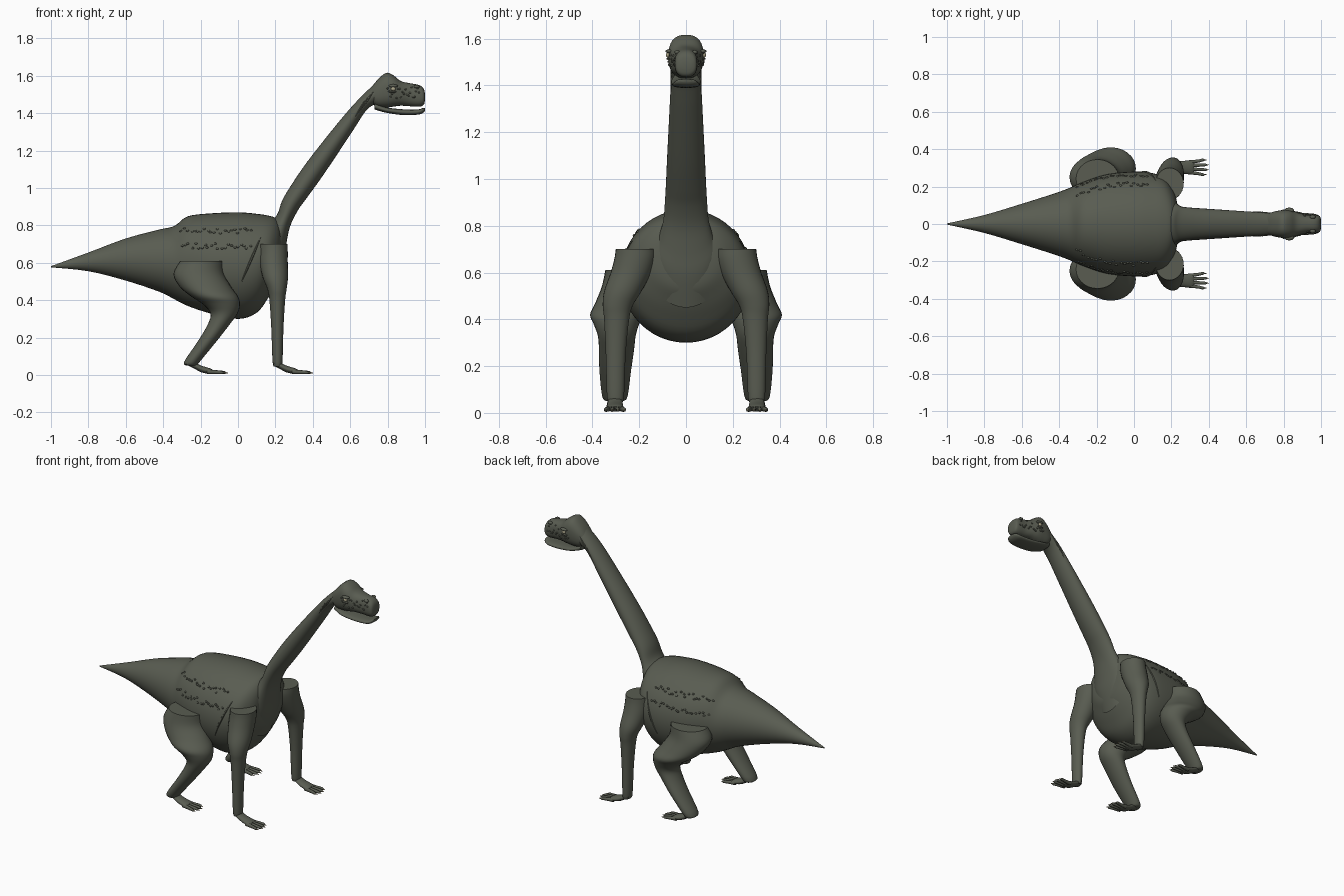
import bpy, bmesh, math, random
from mathutils import Vector, Matrix
from mathutils.bvhtree import BVHTree

random.seed(4)
if "Cube" in bpy.data.objects:
    bpy.data.objects.remove(bpy.data.objects["Cube"])


def material(name, rgb):
    m = bpy.data.materials.new(name)
    m.use_nodes = True
    m.diffuse_color = (*rgb, 1)
    bsdf = m.node_tree.nodes["Principled BSDF"]
    bsdf.inputs["Base Color"].default_value = (*rgb, 1)
    bsdf.inputs["Roughness"].default_value = 0.8
    return m


SKIN = material("olive grey skin", (0.10, 0.108, 0.083))
CLAW = material("pale claw", (0.32, 0.28, 0.17))
EYE = material("pale eye", (0.40, 0.37, 0.25))


def finish(name, bm, mat):
    bmesh.ops.recalc_face_normals(bm, faces=bm.faces)
    me = bpy.data.meshes.new(name)
    bm.to_mesh(me)
    bm.free()
    me.materials.append(mat)
    ob = bpy.data.objects.new(name, me)
    bpy.context.collection.objects.link(ob)
    bpy.ops.object.select_all(action="DESELECT")
    ob.select_set(True)
    bpy.context.view_layer.objects.active = ob
    bpy.ops.object.shade_smooth_by_angle(angle=math.radians(42))
    return ob


def spline(rows, steps):
    """Catmull-Rom through rows of section values."""
    out = []
    for i in range(len(rows) - 1):
        a, b, c, d = (rows[max(0, min(len(rows) - 1, i + k))] for k in (-1, 0, 1, 2))
        for s in range(steps):
            t = s / steps
            out.append([0.5 * (2 * q + (r - p) * t + (2 * p - 5 * q + 4 * r - e) * t * t
                               + (3 * q - p - 3 * r + e) * t ** 3)
                        for p, q, r, e in zip(a, b, c, d)])
    out.append(list(rows[-1]))
    return out


def loft(name, rows, mat=SKIN, sides=32, steps=4, power=2.0):
    """Each row: two opposite edge points in xz, centre y, half width."""
    bm = bmesh.new()
    rings = []
    for xa, za, xb, zb, yc, w in spline(rows, steps):
        mid = Vector(((xa + xb) / 2, yc, (za + zb) / 2))
        up = Vector((xa - xb, 0, za - zb)) / 2
        ring = []
        for k in range(sides):
            a = 2 * math.pi * k / sides
            c, s = (math.copysign(abs(f) ** (2 / power), f) for f in (math.cos(a), math.sin(a)))
            ring.append(bm.verts.new(mid + up * c + Vector((0, w * s, 0))))
        rings.append(ring)
    for r, q in zip(rings, rings[1:]):
        for k in range(sides):
            n = (k + 1) % sides
            bm.faces.new((r[k], r[n], q[n], q[k]))
    bm.faces.new(rings[0])
    bm.faces.new(rings[-1])
    return finish(name, bm, mat)


def barrel(rows):  # x, top, bottom, half width
    return [(x, t, x, b, 0, w) for x, t, b, w in rows]


def limb(rows, side):  # z, back x, front x, inner y, outer y
    return [(x0, z, x1, z, side * (y0 + y1) / 2, (y1 - y0) / 2) for z, x0, x1, y0, y1 in rows]


def blobs(name, places, mat=SKIN):
    """Small ellipsoids: position and radii."""
    bm = bmesh.new()
    for p, r in places:
        bmesh.ops.create_icosphere(bm, subdivisions=2, radius=1,
                                   matrix=Matrix.Translation(p) @ Matrix.Diagonal((*r, 1)))
    return finish(name, bm, mat)


# Torso and tail
body = loft("body_and_tail", barrel([
    (-1, .582, .576, .003), (-.8, .655, .555, .048), (-.6, .73, .505, .108),
    (-.42, .778, .445, .165), (-.34, .797, .405, .195), (-.27, .848, .37, .225),
    (-.15, .864, .33, .265), (0, .87, .30, .28), (.1, .862, .333, .272),
    (.16, .853, .41, .245), (.2, .84, .48, .195), (.225, .81, .53, .14), (.235, .75, .59, .07)]),
    sides=48)

# Neck
neck = loft("neck", [
    (.10, .80, .20, .45, 0, .15), (.17, .82, .24, .58, 0, .135), (.195, .84, .255, .68, 0, .112),
    (.215, .87, .277, .79, 0, .096), (.235, .93, .32, .88, 0, .09), (.275, 1.0, .37, .95, 0, .086),
    (.37, 1.14, .46, 1.075, 0, .08), (.54, 1.355, .61, 1.30, 0, .069),
    (.65, 1.48, .69, 1.42, 0, .063), (.75, 1.575, .755, 1.455, 0, .06)])

# Head and lower jaw
skull = loft("skull", barrel([
    (.70, 1.52, 1.47, .045), (.74, 1.572, 1.435, .064), (.79, 1.615, 1.43, .074),
    (.83, 1.603, 1.435, .075), (.87, 1.572, 1.44, .064), (.92, 1.56, 1.437, .05),
    (.97, 1.55, 1.435, .048), (.993, 1.53, 1.445, .042), (1, 1.5, 1.47, .022)]), power=2.5)
loft("lower_jaw", barrel([
    (.73, 1.455, 1.42, .05), (.79, 1.432, 1.403, .063), (.88, 1.421, 1.39, .06),
    (.96, 1.42, 1.392, .055), (.99, 1.428, 1.402, .044), (1, 1.427, 1.414, .025)]), power=2.5)

# Surface lookups for small raised details
trees = {}
for ob in (body, neck, skull):
    trees[ob] = BVHTree.FromPolygons([v.co for v in ob.data.vertices],
                                     [p.vertices for p in ob.data.polygons])


def on_side(ob, x, z, side):
    hit = trees[ob].ray_cast(Vector((x, side, z)), Vector((0, -side, 0)))
    return hit[0]


def ridge(name, ob, a, b, side, radius):
    """Thin tapered welt following a surface."""
    bm = bmesh.new()
    n = 14
    rings = []
    for i in range(n + 1):
        t = i / n
        p = on_side(ob, a[0] + (b[0] - a[0]) * t, a[1] + (b[1] - a[1]) * t, side)
        if p is None:
            continue
        r = radius * (0.3 + 0.7 * math.sin(math.pi * t))
        rings.append([bm.verts.new(p + Vector((r * math.cos(k * math.pi / 3), r * math.sin(k * math.pi / 3), 0)))
                      for k in range(6)])
    for r, q in zip(rings, rings[1:]):
        for k in range(6):
            bm.faces.new((r[k], r[k - 1], q[k - 1], q[k]))
    if rings:
        bm.faces.new(rings[0])
        bm.faces.new(rings[-1])
    finish(name, bm, SKIN)


FRONT_LEG = [
    (.70, .115, .265, .13, .30), (.66, .113, .266, .13, .306), (.60, .115, .266, .148, .322),
    (.52, .133, .267, .19, .35), (.46, .157, .26, .227, .356), (.40, .168, .252, .243, .35),
    (.25, .178, .243, .258, .343), (.07, .185, .238, .265, .338), (.045, .195, .232, .275, .328)]
HIND_LEG = [
    (.61, -.31, -.08, .14, .345), (.54, -.345, -.075, .14, .36), (.47, -.31, -.035, .16, .388),
    (.42, -.25, 0, .18, .41), (.38, -.19, .01, .2, .395), (.33, -.147, -.002, .215, .377),
    (.27, -.162, -.045, .222, .372), (.18, -.215, -.115, .235, .37),
    (.07, -.288, -.205, .25, .358), (.05, -.27, -.22, .27, .34)]


def foot(label, x, y):
    """Sloping foot with four clawed toes; x is the heel."""
    loft(label + "_foot", [
        (x, .07, x, .05, y, .022), (x + .03, .068, x + .03, .035, y, .03),
        (x + .07, .05, x + .07, .014, y, .034), (x + .115, .036, x + .115, .006, y, .037),
        (x + .13, .028, x + .13, .008, y, .032)], sides=20)
    for i in range(4):
        f = i - 1.5
        y0, y1 = y + f * .018, y + f * .026
        tip = x + .205 - abs(f) * .012
        loft(f"{label}_toe_{i + 1}", [
            (x + .10, .03, x + .10, .006, y0, .011), (x + .15, .026, x + .15, .005, (y0 + y1) / 2, .009),
            (tip - .01, .022, tip - .01, .005, y1, .008), (tip, .017, tip, .008, y1, .004)], sides=10)
        loft(f"{label}_claw_{i + 1}", [
            (tip - .008, .02, tip - .008, .008, y1, .005), (tip + .012, .012, tip + .012, .008, y1, .001)],
            CLAW, sides=8, steps=2)


for side, word in ((1, "left"), (-1, "right")):
    # Legs and feet
    loft(word + "_front_leg", limb(FRONT_LEG, side), sides=28)
    loft(word + "_hind_leg", limb(HIND_LEG, side), sides=28)
    foot(word + "_front", .19, side * .303)
    foot(word + "_hind", -.265, side * .305)

    # Rows of small scales along the flank
    spots = []
    for level in (.77, .69):
        for i in range(22):
            x = -.3 + i * .0175 + random.uniform(-.006, .006)
            p = on_side(body, x, level + random.uniform(-.014, .014), side)
            spots.append((p, (.008, .006, .006)))
    blobs(word + "_flank_scales", spots)

    # Welt behind the shoulder and folds at the throat
    ridge(word + "_shoulder_welt", body, (.12, .735), (.02, .50), side, .007)
    for i in range(4):
        ridge(f"{word}_neck_fold_{i + 1}", neck, (.625 + i * .017, 1.375 + i * .022),
              (.675 + i * .017, 1.465 + i * .018), side, .004)

    # Eye, brow, nostril and facial scales
    blobs(word + "_eye", [(Vector((.83, side * .077, 1.53)), (.013, .009, .011))], EYE)
    blobs(word + "_eye_rim", [(Vector((.83, side * .072, 1.546)), (.026, .016, .009)),
                              (Vector((.826, side * .073, 1.514)), (.022, .011, .006)),
                              (Vector((.955, side * .038, 1.542)), (.016, .012, .009))])
    blobs(word + "_face_scales", [
        (on_side(skull, .80 + i * .008, random.uniform(1.48, 1.54), side), (.006, .005, .005))
        for i in range(22)])
